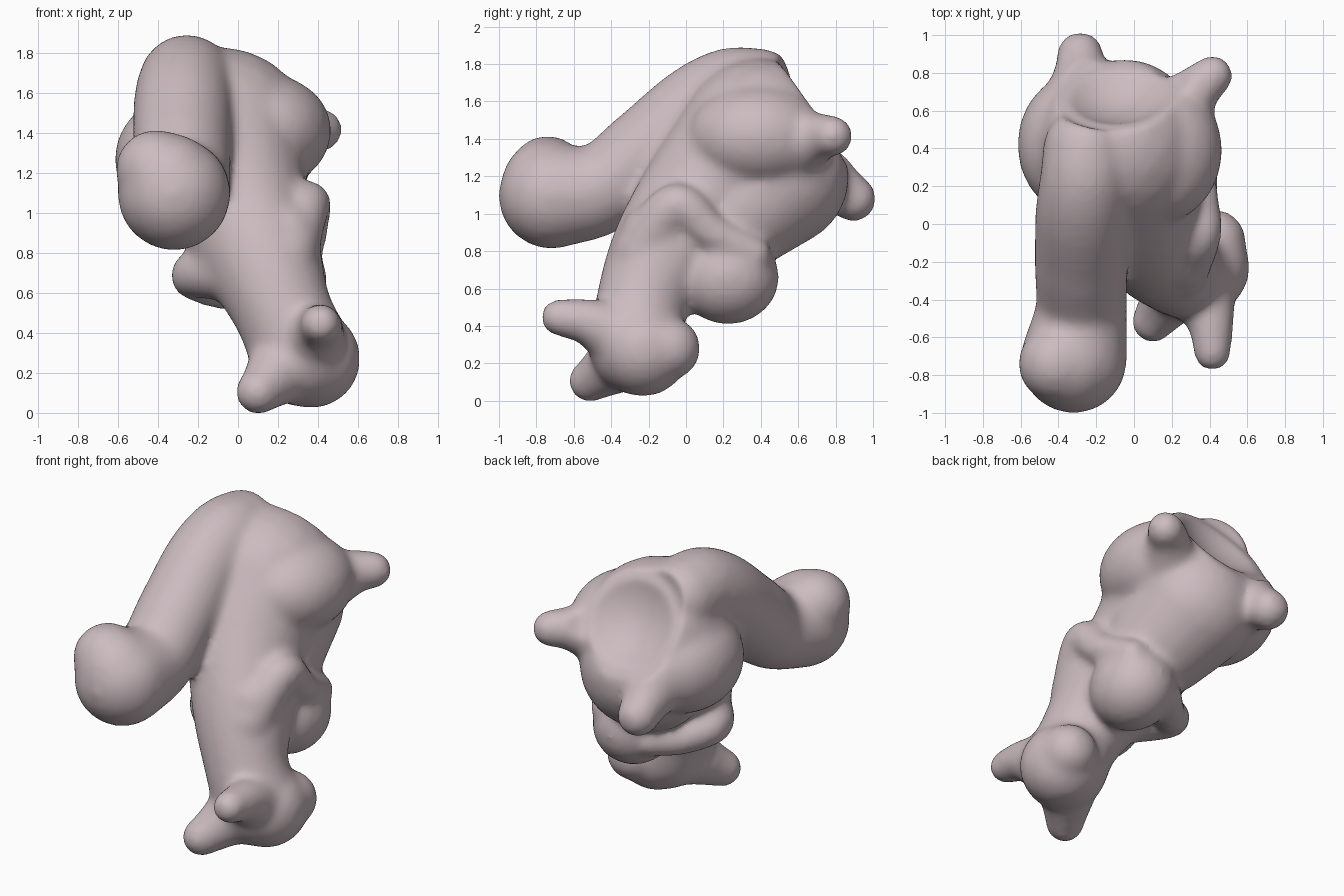
import bpy, bmesh
from mathutils import Vector, Matrix

fur = bpy.data.materials.new("pale mauve grey")
fur.diffuse_color = (0.60, 0.50, 0.525, 1)

bm = bmesh.new()


def ball(c, r, scale=(1, 1, 1)):
    m = Matrix.Translation(c) @ Matrix.Diagonal((*scale, 1))
    bmesh.ops.create_icosphere(bm, subdivisions=3, radius=r, matrix=m)


def limb(points):
    """Chain of overlapping balls through (x, y, z, radius) points, on a smooth path."""
    pts = [Vector(p) for p in points]
    pts = [2 * pts[0] - pts[1]] + pts + [2 * pts[-1] - pts[-2]]
    for a, b, c, d in zip(pts, pts[1:], pts[2:], pts[3:]):
        n = max(3, int((c - b).to_3d().length / (0.2 * min(b.w, c.w))))
        for i in range(n + 1):
            t = i / n
            p = 0.5 * (2 * b + (c - a) * t + (2 * a - 5 * b + 4 * c - d) * t ** 2
                       + (3 * b - a - 3 * c + d) * t ** 3)
            ball(p.to_3d(), p.w)


# torso from rump down to the neck and head
limb([(-0.08, 0.40, 1.38, 0.45), (-0.01, 0.12, 1.10, 0.36), (0.11, -0.10, 0.80, 0.305),
      (0.22, -0.235, 0.52, 0.25), (0.32, -0.26, 0.29, 0.26)])
# belly
limb([(-0.05, 0.49, 1.20, 0.385), (0.03, 0.29, 1.02, 0.33)])
# cheeks and muzzle
ball((0.365, -0.23, 0.27), 0.25)
limb([(0.40, -0.17, 0.28, 0.20), (0.425, -0.09, 0.28, 0.17)])
# ears
limb([(0.21, -0.36, 0.21, 0.17), (0.14, -0.46, 0.14, 0.13), (0.10, -0.515, 0.105, 0.115)])
limb([(0.37, -0.38, 0.36, 0.17), (0.405, -0.52, 0.42, 0.125), (0.415, -0.68, 0.445, 0.10)])
# thighs
ball((0.14, 0.39, 1.41), 0.33, (1, 1.17, 0.87))
ball((-0.30, 0.42, 1.27), 0.32, (1, 1.18, 0.98))
# feet
limb([(0.21, 0.58, 1.37, 0.19), (0.33, 0.71, 1.41, 0.13), (0.415, 0.785, 1.415, 0.11)])
limb([(-0.27, 0.63, 1.26, 0.22), (-0.28, 0.78, 1.16, 0.15), (-0.285, 0.895, 1.08, 0.125)])
# arms
ball((0.24, -0.18, 0.89), 0.17)
limb([(0.25, -0.24, 0.80, 0.15), (0.345, -0.05, 1.045, 0.12),
      (0.35, 0.14, 0.90, 0.10), (0.31, 0.36, 0.78, 0.10)])
ball((-0.05, -0.10, 0.73), 0.17)
limb([(0.0, -0.18, 0.70, 0.15), (-0.22, 0.04, 0.69, 0.12),
      (-0.10, 0.20, 0.62, 0.10), (0.03, 0.34, 0.62, 0.09)])
# nut held between the paws
ball((0.20, 0.225, 0.66), 0.26, (0.95, 1.06, 0.98))
# bushy tail with curled tip
limb([(-0.25, 0.39, 1.65, 0.235), (-0.26, 0.24, 1.65, 0.24), (-0.275, 0.06, 1.55, 0.25),
      (-0.28, -0.20, 1.33, 0.25), (-0.28, -0.46, 1.13, 0.245), (-0.32, -0.72, 1.095, 0.285)])
limb([(-0.34, -0.74, 1.15, 0.25), (-0.41, -0.74, 1.215, 0.205)])

mesh = bpy.data.meshes.new("squirrel_with_nut")
bm.to_mesh(mesh)
bm.free()
obj = bpy.data.objects.new("squirrel_with_nut", mesh)
bpy.context.collection.objects.link(obj)
bpy.context.view_layer.objects.active = obj
obj.select_set(True)


def soften(iterations):
    sm = obj.modifiers.new("soften", 'SMOOTH')
    sm.factor, sm.iterations = 0.5, iterations
    bpy.ops.object.convert(target='MESH')


# fuse the parts into one soft skin
rm = obj.modifiers.new("fuse", 'REMESH')
rm.mode = 'VOXEL'
rm.voxel_size = 0.02
soften(12)

# flattened seat with a shallow hollow between the feet and tail
n = Vector((-0.05, 0.83, 0.55)).normalized()
seat = Vector((-0.08, 0.66, 1.53))
for v in obj.data.vertices:
    d = v.co - seat
    h = d.dot(n)
    r = (d - h * n).length
    if r < 0.5:
        limit = 0.015 - 0.08 * max(0, 1 - (r / 0.26) ** 2) + max(0, r - 0.33) * 1.0
        if h > limit and h > -0.2:
            v.co -= n * (h - limit)
soften(14)

obj.data.materials.clear()
obj.data.materials.append(fur)
bpy.ops.object.shade_smooth()
